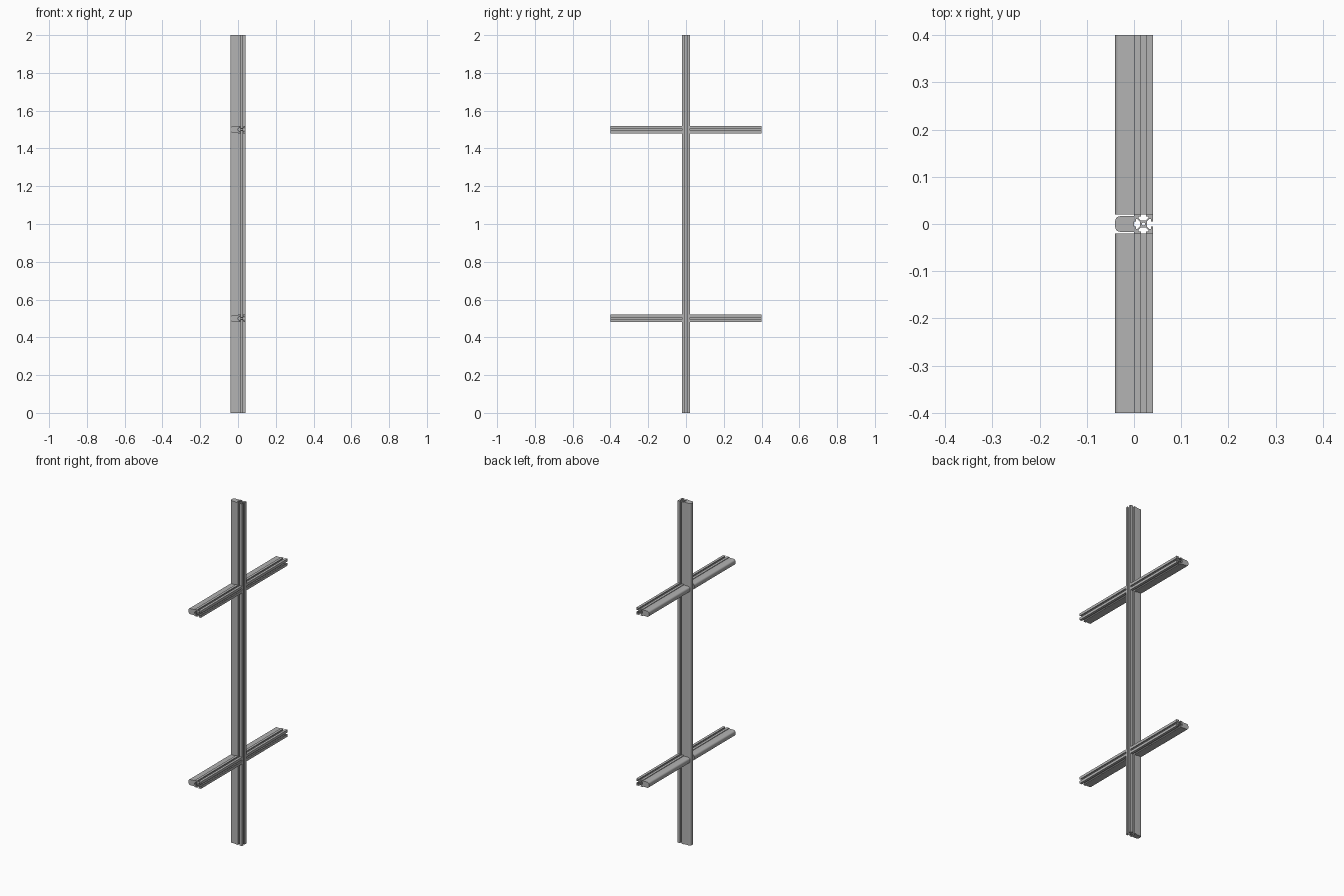
import bpy
from math import cos, sin, pi, radians
from mathutils import Matrix, Vector

cube = bpy.data.objects.get("Cube")
if cube:
    bpy.data.objects.remove(cube, do_unlink=True)

metal = bpy.data.materials.new("grey_aluminium")
metal.use_nodes = True
GREY = (0.45, 0.45, 0.45, 1)
metal.diffuse_color = GREY
metal.node_tree.nodes["Principled BSDF"].inputs["Base Color"].default_value = GREY

HALF = 0.02    # half the slotted section width
GRIP = 0.0165  # half the rounded body width


def arc(cx, cy, r, start, end, steps):
    angles = [radians(start + (end - start) * i / steps) for i in range(steps + 1)]
    return [(cx + r * cos(a), cy + r * sin(a)) for a in angles]


def slotted_outline():
    # one side of the four-way slot profile, turned four times
    side = [(HALF, -HALF), (HALF, -0.005), (0.0155, -0.005), (0.0155, -0.0105),
            (0.0125, -0.0105), (0.0075, -0.0055), (0.0075, 0.0055),
            (0.0125, 0.0105), (0.0155, 0.0105), (0.0155, 0.005), (HALF, 0.005)]
    points = []
    for k in range(4):
        c, s = round(cos(k * pi / 2)), round(sin(k * pi / 2))
        points += [(HALF + c * x - s * y, s * x + c * y) for x, y in side]
    return points


def rounded_outline():
    r = 0.011
    left = -2 * HALF + r
    return ([(0, -GRIP), (0, GRIP)] + arc(left, GRIP - r, r, 90, 180, 8)
            + arc(left, r - GRIP, r, 180, 270, 8))


def extrude(name, outlines, length, matrix):
    # filled 2D curve, extruded along its own z, turned into a mesh
    curve = bpy.data.curves.new(name, "CURVE")
    curve.dimensions = "2D"
    curve.fill_mode = "BOTH"
    curve.extrude = length / 2
    for outline in outlines:
        spline = curve.splines.new("POLY")
        spline.points.add(len(outline) - 1)
        for p, (x, y) in zip(spline.points, outline):
            p.co = (x, y, 0, 1)
        spline.use_cyclic_u = True
    obj = bpy.data.objects.new(name, curve)
    bpy.context.collection.objects.link(obj)
    bpy.ops.object.select_all(action="DESELECT")
    obj.select_set(True)
    bpy.context.view_layer.objects.active = obj
    bpy.ops.object.convert(target="MESH")
    obj = bpy.context.object
    obj.name = name
    obj.data.materials.clear()
    obj.data.materials.append(metal)
    obj.matrix_world = matrix
    bpy.ops.object.shade_smooth_by_angle(angle=radians(30))


def profile_bar(name, length, matrix):
    bore = arc(HALF, 0, 0.0035, 0, 345, 23)
    extrude(name + "_slotted_section", [slotted_outline(), bore], length, matrix)
    extrude(name + "_rounded_body", [rounded_outline()], length, matrix)


# upright post
profile_bar("post", 2, Matrix.Translation(Vector((0, 0, 1))))

# four arms, butted against the post
arm = 0.4 - HALF
for level, z in (("lower", 0.5), ("upper", 1.5)):
    for end, side in (("front", -1), ("back", 1)):
        place = Matrix.Translation(Vector((0, side * (HALF + arm / 2), z)))
        profile_bar(f"{level}_{end}_arm", arm, place @ Matrix.Rotation(pi / 2, 4, "X"))
